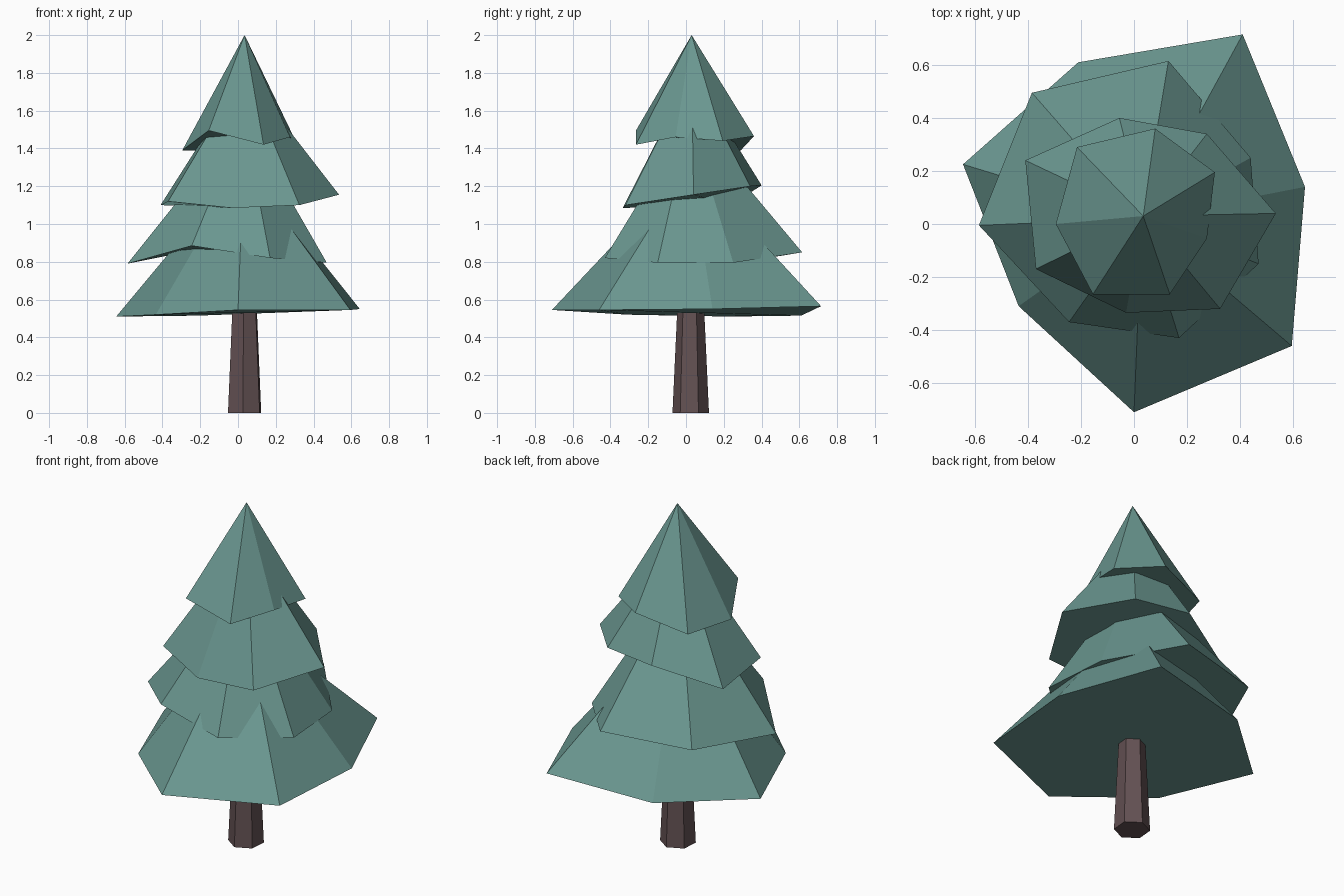
import bpy
import bmesh
import math

if "Cube" in bpy.data.objects:
    bpy.data.objects.remove(bpy.data.objects["Cube"])


def material(name, color):
    m = bpy.data.materials.new(name)
    m.diffuse_color = (*color, 1)
    m.use_nodes = True
    m.node_tree.nodes["Principled BSDF"].inputs["Base Color"].default_value = m.diffuse_color
    return m


needles = material("needle green", (0.145, 0.31, 0.28))
bark = material("bark brown", (0.125, 0.082, 0.086))


def finish(name, bm, mat):
    bmesh.ops.recalc_face_normals(bm, faces=bm.faces)
    mesh = bpy.data.meshes.new(name)
    bm.to_mesh(mesh)
    bm.free()
    mesh.materials.append(mat)
    obj = bpy.data.objects.new(name, mesh)
    bpy.context.collection.objects.link(obj)
    return obj


def tier(name, rim, apex):
    """Irregular seven-sided cone with a closed underside."""
    bm = bmesh.new()
    ring = [bm.verts.new(p) for p in rim]
    tip = bm.verts.new(apex)
    for i, v in enumerate(ring):
        bm.faces.new((v, ring[(i + 1) % len(ring)], tip))
    bm.faces.new(ring[::-1])
    return finish(name, bm, needles)


# Branch tiers, bottom to top
tier("bottom_branches", [
    (0.41, 0.715, 0.565), (-0.21, 0.61, 0.515), (-0.645, 0.225, 0.51),
    (-0.435, -0.31, 0.52), (0.0, -0.71, 0.545), (0.595, -0.46, 0.545),
    (0.645, 0.14, 0.55)], (0.03, 0.02, 1.32))
tier("lower_branches", [
    (0.13, 0.615, 0.85), (-0.385, 0.495, 0.83), (-0.585, -0.005, 0.79),
    (-0.245, -0.37, 0.885), (0.17, -0.43, 0.82), (0.47, -0.15, 0.795),
    (0.44, 0.25, 0.795)], (0.03, 0.02, 1.56))
tier("upper_branches", [
    (-0.055, 0.40, 1.205), (-0.41, 0.24, 1.10), (-0.37, -0.17, 1.12),
    (-0.03, -0.335, 1.085), (0.325, -0.32, 1.10), (0.535, 0.04, 1.155),
    (0.275, 0.34, 1.20)], (0.035, 0.03, 1.80))
tier("top_branches", [
    (0.08, 0.36, 1.465), (-0.215, 0.29, 1.39), (-0.295, 0.0, 1.39),
    (-0.155, -0.265, 1.495), (0.135, -0.265, 1.42), (0.275, -0.055, 1.46),
    (0.305, 0.195, 1.44)], (0.035, 0.03, 2.0))

# Tapered hexagonal trunk
bm = bmesh.new()
rings = []
for r, z in ((0.097, 0.0), (0.07, 0.58)):
    rings.append([bm.verts.new((0.035 + r * math.cos(math.radians(25 + 60 * k)),
                                0.025 + r * math.sin(math.radians(25 + 60 * k)), z))
                  for k in range(6)])
low, high = rings
for k in range(6):
    n = (k + 1) % 6
    bm.faces.new((low[k], low[n], high[n], high[k]))
bm.faces.new(low[::-1])
bm.faces.new(high)
finish("trunk", bm, bark)
